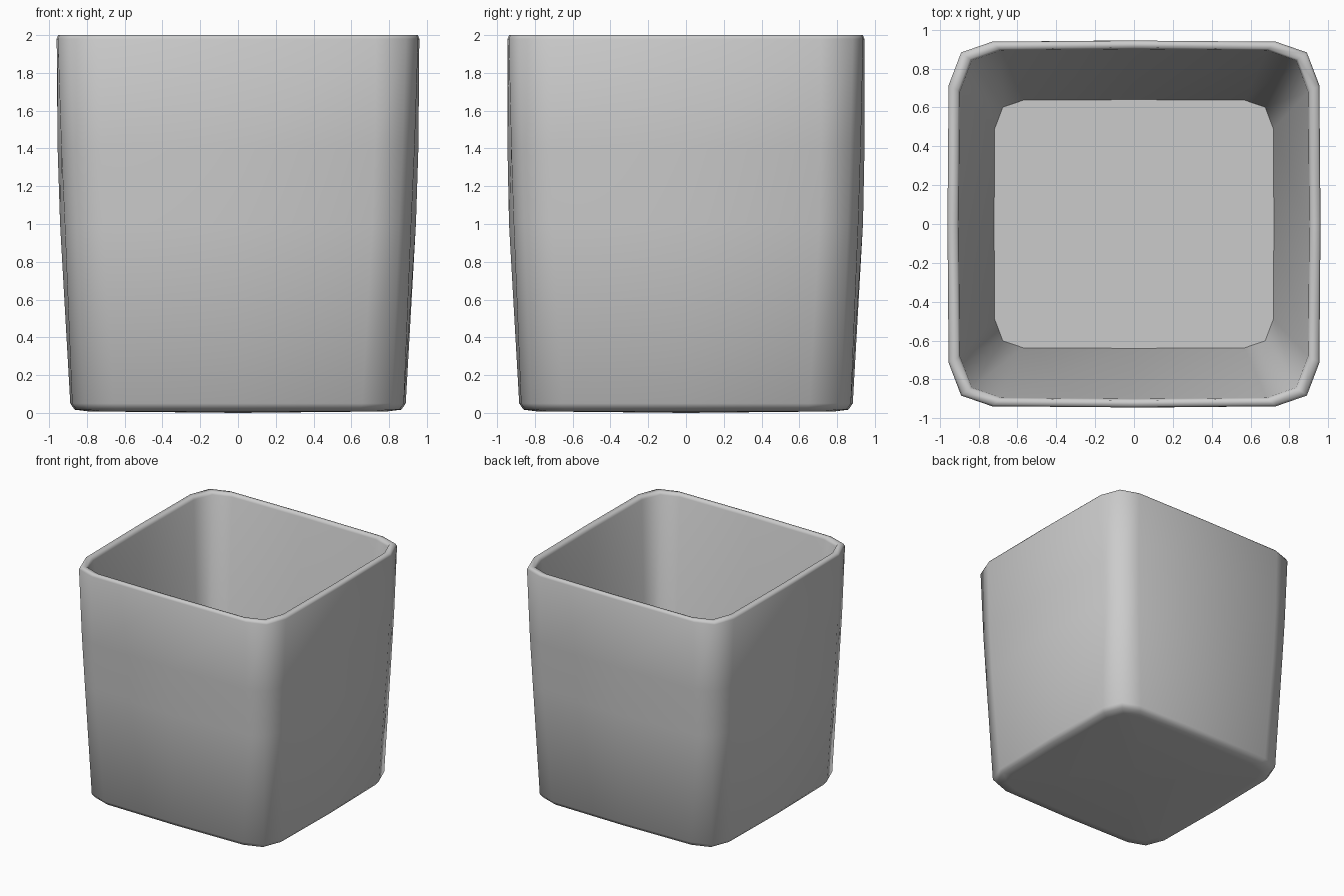
import bpy, bmesh

if "Cube" in bpy.data.objects:
    bpy.data.objects.remove(bpy.data.objects["Cube"])


def ring(bm, hx, hy, z, c, b):
    """Square loop with three-point rounded corners; b is the bulge at each side's middle."""
    q = [(hx, 0), (hx - b, hy - c), (hx - 0.3 * c, hy - 0.26 * c), (hx - c, hy - b), (0, hy)]
    q[2] = (hx - b - 0.28 * c, hy - b - 0.24 * c)
    pts = q[:4]
    pts += [(-x, y) for x, y in reversed(q[1:])]
    pts += [(-x, -y) for x, y in q[:4]]
    pts += [(x, -y) for x, y in reversed(q[1:])]
    return [bm.verts.new((x, y, z)) for x, y in pts]


# half width, half depth, height, corner size, bulge: underside, outer wall, rim, inner wall, floor
profile = [
    (0.79, 0.79, 0.008, 0.20, 0.008), (0.865, 0.86, 0.017, 0.22, 0.01),
    (0.888, 0.883, 0.05, 0.23, 0.01),
    (0.942, 0.937, 1.0, 0.23, 0.025), (0.955, 0.945, 1.4, 0.23, 0.02),
    (0.96, 0.944, 1.98, 0.23, 0.006), (0.952, 0.936, 2.0, 0.23, 0.006),
    (0.912, 0.908, 2.0, 0.22, 0.006), (0.902, 0.9, 1.975, 0.22, 0.006),
    (0.72, 0.64, 0.12, 0.15, 0.003),
]

bm = bmesh.new()
rings = [ring(bm, *p) for p in profile]
for a, b in zip(rings, rings[1:]):
    n = len(a)
    for i in range(n):
        j = (i + 1) % n
        bm.faces.new((a[i], a[j], b[j], b[i]))

# underside fanned to a centre point, flat floor inside
base = rings[0]
mid = bm.verts.new((0, 0, 0))
for i in range(len(base)):
    bm.faces.new((base[i], base[(i + 1) % len(base)], mid))
bm.faces.new(rings[-1])
bmesh.ops.recalc_face_normals(bm, faces=bm.faces)

# smooth everywhere except the crisp floor edge
for f in bm.faces:
    f.smooth = True
n = len(rings[-1])
for i in range(n):
    bm.edges.get((rings[-1][i], rings[-1][(i + 1) % n])).smooth = False

mesh = bpy.data.meshes.new("square_cup")
bm.to_mesh(mesh)
bm.free()
cup = bpy.data.objects.new("square_cup", mesh)
bpy.context.collection.objects.link(cup)
